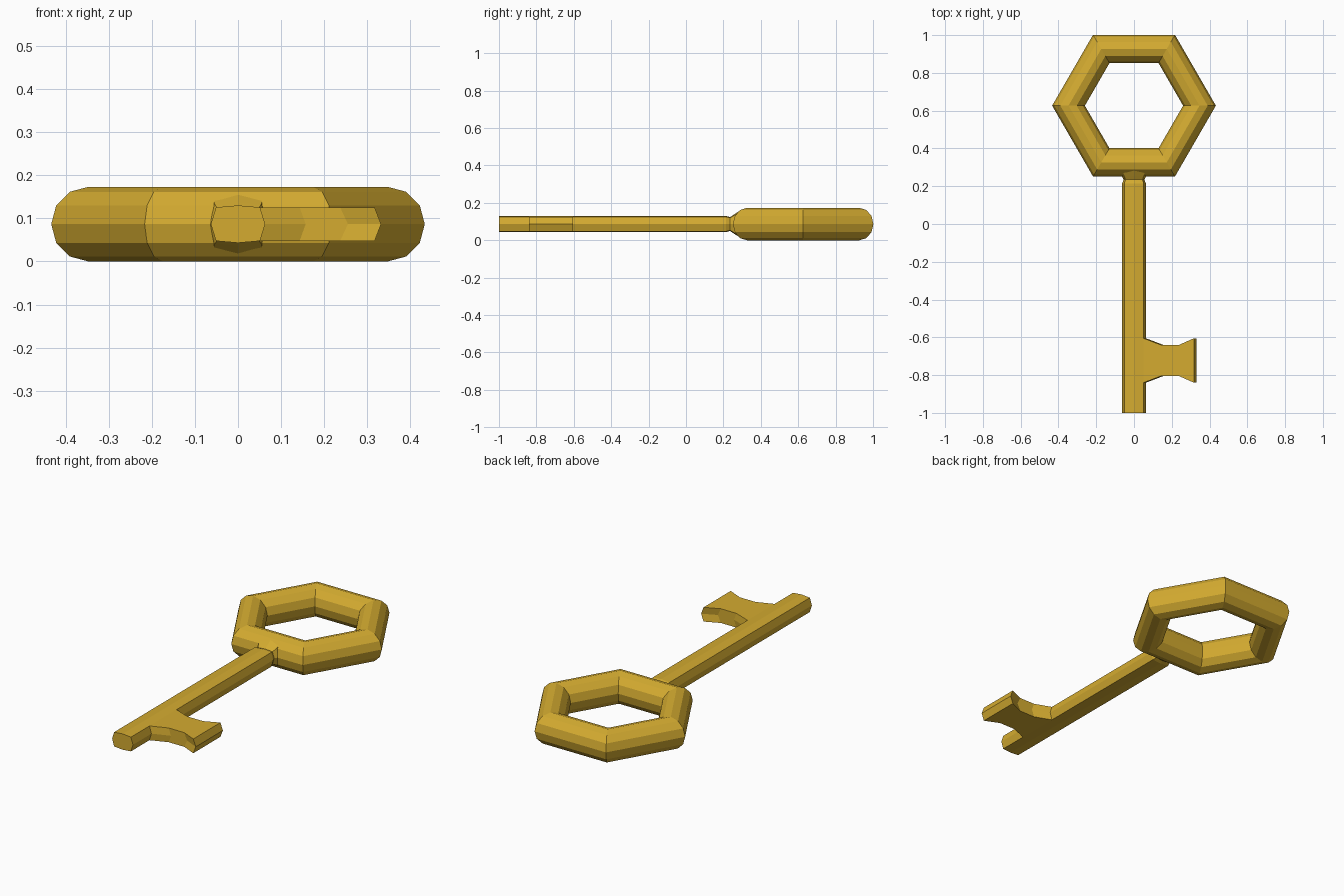
import bpy, bmesh, math

if "Cube" in bpy.data.objects:
    bpy.data.objects.remove(bpy.data.objects["Cube"])

ZC = 0.0867  # mid height of the key

gold = bpy.data.materials.new("gold")
gold.diffuse_color = (0.66, 0.41, 0.03, 1)
gold.use_nodes = True
gold.node_tree.nodes["Principled BSDF"].inputs["Base Color"].default_value = gold.diffuse_color


def loft(name, rings, closed=False):
    """Skin a list of equal-length point rings with flat quads."""
    bm = bmesh.new()
    rows = [[bm.verts.new(p) for p in ring] for ring in rings]
    n = len(rows[0])
    pairs = list(zip(rows, rows[1:]))
    if closed:
        pairs.append((rows[-1], rows[0]))
    else:
        bm.faces.new(rows[0])
        bm.faces.new(rows[-1])
    for a, b in pairs:
        for i in range(n):
            j = (i + 1) % n
            bm.faces.new((a[i], a[j], b[j], b[i]))
    bmesh.ops.recalc_face_normals(bm, faces=bm.faces)
    me = bpy.data.meshes.new(name)
    bm.to_mesh(me)
    bm.free()
    me.materials.append(gold)
    ob = bpy.data.objects.new(name, me)
    bpy.context.collection.objects.link(ob)
    return ob


# Hexagonal bow: six corners, twelve-sided tube
MAJOR, MINOR, BOW_Y = 0.3467, 0.0867, 0.6265
bow = []
for i in range(6):
    a = math.radians(60 * i)
    ring = []
    for k in range(12):
        t = math.radians(30 * k)
        r = MAJOR + MINOR * math.cos(t)
        ring.append((r * math.cos(a), BOW_Y + r * math.sin(a), ZC + MINOR * math.sin(t)))
    bow.append(ring)
loft("bow", bow, closed=True)

# Shaft: flattened octagon with a pinched neck flaring into the bow
section = [(0.063, 0), (0.051, 0.039), (0, 0.0435), (-0.051, 0.039),
           (-0.063, 0), (-0.051, -0.039), (0, -0.0435), (0.051, -0.039)]
stations = [(-1.0, 1, 1), (0.215, 1, 1), (0.235, 0.87, 0.85),
            (0.255, 1.05, 1.15), (0.285, 1.15, 1.6)]
loft("shaft", [[(x * sx, y, ZC + z * sz) for x, z in section]
               for y, sx, sz in stations])

# Bit: waisted plate whose mid-height ridge sits slightly further out
BIT_Y = -0.7225
bit = []
for x, ridge, half in [(0.0, 0.0, 0.1175), (0.05, 0.013, 0.1175), (0.143, 0.014, 0.082),
                       (0.237, 0.018, 0.082), (0.317, 0.015, 0.1175)]:
    bit.append([(x, BIT_Y - half, ZC - 0.039), (x + ridge, BIT_Y - half, ZC),
                (x, BIT_Y - half, ZC + 0.039), (x, BIT_Y + half, ZC + 0.039),
                (x + ridge, BIT_Y + half, ZC), (x, BIT_Y + half, ZC - 0.039)])
bit_ob = loft("bit", bit)

# Split the ridged end cap along its mid-height line
bm = bmesh.new()
bm.from_mesh(bit_ob.data)
ends = [v for v in bm.verts if v.co.x > 0.325]
bmesh.ops.connect_verts(bm, verts=ends)
bmesh.ops.recalc_face_normals(bm, faces=bm.faces)
bm.to_mesh(bit_ob.data)
bm.free()
